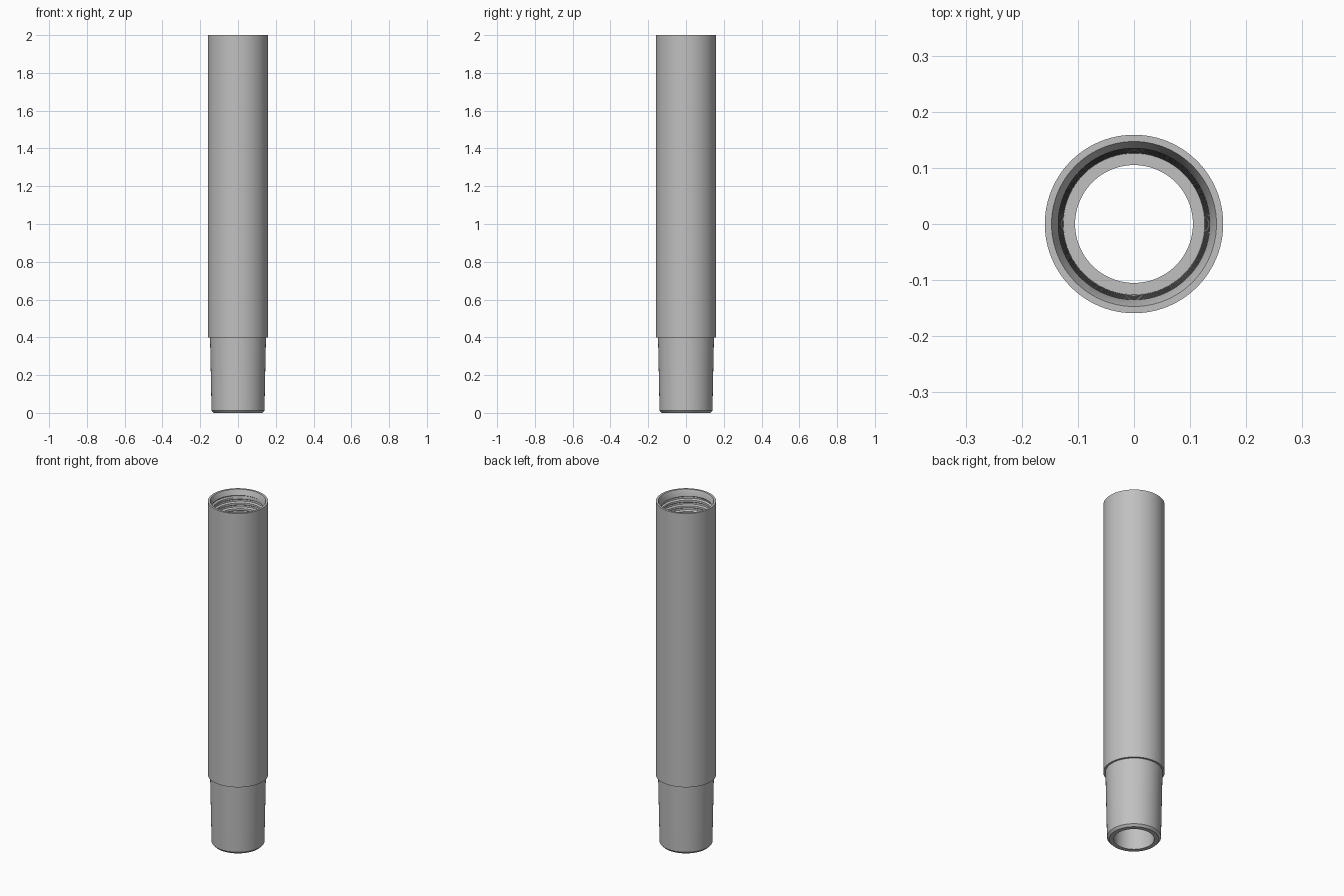
import bpy
import bmesh
from math import cos, sin, tau

cube = bpy.data.objects.get("Cube")
if cube:
    bpy.data.objects.remove(cube)

SIDES = 96
SOCKET_LOW, SOCKET_HIGH = 1.6, 1.97
PITCH = 0.033


def sweep(bm, rows, point):
    """Skin a grid around z; point(row, column) returns (radius, height)."""
    grid = []
    for j in range(SIDES + 1):
        a = tau * (j % SIDES) / SIDES
        column = []
        for i in range(rows):
            r, z = point(i, j)
            column.append(bm.verts.new((r * cos(a), r * sin(a), z)))
        grid.append(column)
    for left, right in zip(grid, grid[1:]):
        for i in range(rows - 1):
            bm.faces.new((left[i], right[i], right[i + 1], left[i + 1]))


# Outer wall, tapered pin, chamfered foot and plain bore
wall = [(0.135, SOCKET_HIGH), (0.147, 2), (0.159, 2), (0.159, 0.4),
        (0.148, 0.4), (0.14, 0.012), (0.129, 0), (0.105, 0),
        (0.105, SOCKET_LOW), (0.126, SOCKET_LOW)]

# One turn of the thread: (fraction of pitch, groove depth)
thread = [(0, 0), (0.35, 0), (0.5, 0.008), (0.8, 0.008)]
turns = int((SOCKET_HIGH - SOCKET_LOW) / PITCH) + 3


def socket_point(i, j):
    """Tapered socket wall with a helical groove that fades at both ends."""
    turn, step = divmod(i, len(thread))
    fraction, depth = thread[step]
    z = SOCKET_HIGH - PITCH * (turn - 1 + fraction + j / SIDES)
    z = min(max(z, SOCKET_LOW), SOCKET_HIGH)
    t = (z - SOCKET_LOW) / (SOCKET_HIGH - SOCKET_LOW)
    fade = min(1, (SOCKET_HIGH - z) / 0.01, (z - SOCKET_LOW) / 0.03)
    return 0.126 + 0.009 * t + depth * fade, z


bm = bmesh.new()
sweep(bm, len(wall), lambda i, j: wall[i])
sweep(bm, turns * len(thread), socket_point)
bmesh.ops.remove_doubles(bm, verts=bm.verts, dist=0.00002)
bmesh.ops.recalc_face_normals(bm, faces=bm.faces)

mesh = bpy.data.meshes.new("threaded_pipe")
bm.to_mesh(mesh)
bm.free()
pipe = bpy.data.objects.new("threaded_pipe", mesh)
bpy.context.collection.objects.link(pipe)

# Plain grey steel
steel = bpy.data.materials.new("grey_steel")
steel.use_nodes = True
colour = (0.53, 0.53, 0.53, 1)
steel.diffuse_color = colour
steel.node_tree.nodes["Principled BSDF"].inputs["Base Color"].default_value = colour
mesh.materials.append(steel)

bpy.ops.object.select_all(action="DESELECT")
pipe.select_set(True)
bpy.context.view_layer.objects.active = pipe
bpy.ops.object.shade_smooth_by_angle(angle=0.4)
